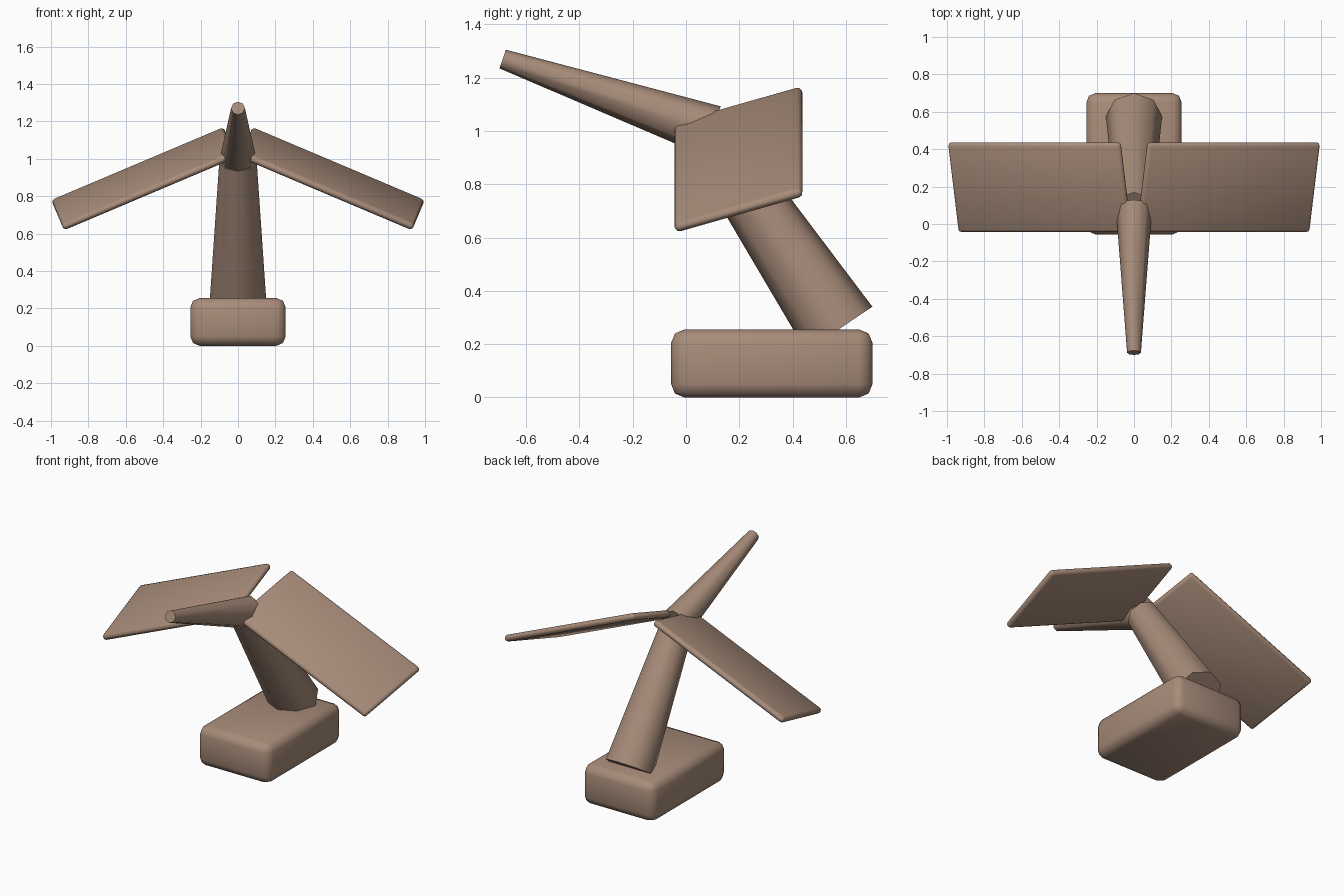
import bpy, math
from mathutils import Vector

if "Cube" in bpy.data.objects:
    bpy.data.objects.remove(bpy.data.objects["Cube"])

clay = bpy.data.materials.new("clay_brown")
clay.diffuse_color = (0.39, 0.262, 0.193, 1)
clay.use_nodes = True
clay.node_tree.nodes["Principled BSDF"].inputs["Base Color"].default_value = clay.diffuse_color


def finish(ob, name, angle):
    ob.name = name
    ob.data.materials.append(clay)
    bpy.ops.object.shade_smooth_by_angle(angle=math.radians(angle))


def rounded_box(name, size, loc, bevel, rot=(0, 0, 0)):
    bpy.ops.mesh.primitive_cube_add(size=1, location=loc, rotation=rot)
    ob = bpy.context.object
    ob.scale = size
    bpy.ops.object.transform_apply(location=False, rotation=False, scale=True)
    mod = ob.modifiers.new("rounding", 'BEVEL')
    mod.width = bevel
    mod.segments = 2
    bpy.ops.object.modifier_apply(modifier=mod.name)
    finish(ob, name, 60)


def tapered_post(name, start, end, r_start, r_end):
    # eight-sided taper leaning in the y-z plane, one corner facing up
    a, b = Vector(start), Vector(end)
    d = b - a
    bpy.ops.mesh.primitive_cone_add(vertices=8, radius1=r_start, radius2=r_end,
                                    depth=d.length, location=(a + b) / 2,
                                    rotation=(math.atan2(-d.y, d.z), 0, 0))
    finish(bpy.context.object, name, 50)


# Foot block
rounded_box("foot", (0.51, 0.756, 0.255), (0, 0.322, 0.1275), 0.05)

# Leaning body rising from the rear of the foot
tapered_post("body", (0, 0.575, 0.257), (0, 0.086, 0.988), 0.15, 0.1)

# Long pointed front beam
tapered_post("beak", (0, 0.098, 1.0), (0, -0.688, 1.27), 0.098, 0.037)

# Drooping side panels, mirrored
for side, label in ((1, "right"), (-1, "left")):
    rounded_box("wing_" + label, (1.0, 0.5, 0.04), (side * 0.504, 0.197, 0.893),
                0.018, (0.3, side * 0.4, 0))
